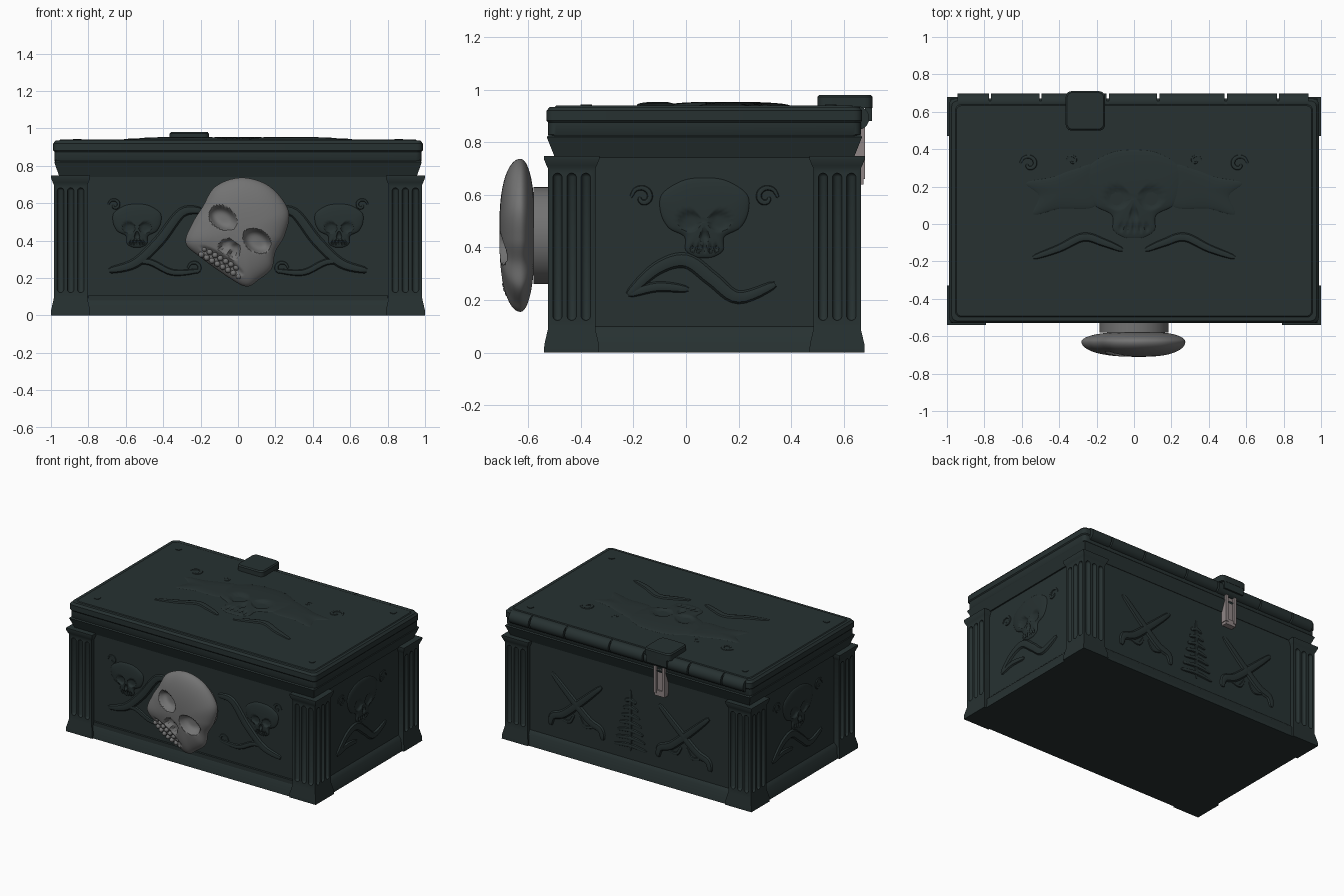
import bpy, bmesh, math
from mathutils import Vector, Matrix

if "Cube" in bpy.data.objects:
    bpy.data.objects.remove(bpy.data.objects["Cube"])
made = []


def material(name, r, g, b):
    m = bpy.data.materials.new(name)
    m.use_nodes = True
    m.diffuse_color = (r, g, b, 1)
    m.node_tree.nodes["Principled BSDF"].inputs["Base Color"].default_value = (r, g, b, 1)
    return m


DARK = material("dark_teal", 0.02, 0.031, 0.031)
BONE = material("bone_grey", 0.17, 0.17, 0.17)
STEEL = material("warm_steel", 0.28, 0.24, 0.24)


def finish(name, bm, mat=DARK, frame=None):
    if frame:
        bm.transform(frame)
    bmesh.ops.recalc_face_normals(bm, faces=bm.faces)
    me = bpy.data.meshes.new(name)
    bm.to_mesh(me)
    bm.free()
    me.materials.append(mat)
    ob = bpy.data.objects.new(name, me)
    bpy.context.collection.objects.link(ob)
    made.append(ob)
    return ob


def bridge(bm, rings):
    for a, b in zip(rings, rings[1:]):
        for i in range(len(a)):
            j = (i + 1) % len(a)
            bm.faces.new((a[i], a[j], b[j], b[i]))


def loft(name, levels, centre=(0, 0), radius=0, mat=DARK):
    """Stack of (half_x, half_y, z) rectangles, optionally with round corners."""
    bm, rings = bmesh.new(), []
    steps = 6 if radius else 1
    for hx, hy, z in levels:
        ring = []
        for corner in range(4):
            sx, sy = ((1, 1), (-1, 1), (-1, -1), (1, -1))[corner]
            for k in range(steps):
                a = math.pi / 2 * (corner + k / max(steps - 1, 1))
                x = centre[0] + sx * (hx - radius) + radius * math.cos(a)
                y = centre[1] + sy * (hy - radius) + radius * math.sin(a)
                ring.append(bm.verts.new((x, y, z)))
        rings.append(ring)
    bridge(bm, rings)
    bm.faces.new(rings[0])
    bm.faces.new(rings[-1])
    return finish(name, bm, mat)


def box(name, x0, x1, y0, y1, z0, z1, mat=DARK):
    hx, hy = (x1 - x0) / 2, (y1 - y0) / 2
    return loft(name, [(hx, hy, z0), (hx, hy, z1)], ((x0 + x1) / 2, (y0 + y1) / 2), 0, mat)


def cylinder(name, radius, length, centre, axis, mat=DARK):
    bm = bmesh.new()
    bmesh.ops.create_cone(bm, cap_ends=True, segments=40, radius1=radius, radius2=radius, depth=length)
    turn = Vector(axis).to_track_quat('Z', 'Y').to_matrix().to_4x4()
    return finish(name, bm, mat, Matrix.Translation(centre) @ turn)


def smooth(points, steps, closed):
    """Smooth path through the given 2D points."""
    p = [Vector(q) for q in points]
    n, out = len(p), []
    pick = (lambda i: p[i % n]) if closed else (lambda i: p[min(max(i, 0), n - 1)])
    for i in range(n if closed else n - 1):
        a, b, c, d = (pick(i + k) for k in (-1, 0, 1, 2))
        for s in range(steps):
            t = s / steps
            out.append(b + (c - a) * t / 2 + (a - 2.5 * b + 2 * c - d / 2) * t**2
                       + (1.5 * (b - c) + (d - a) / 2) * t**3)
    return out if closed else out + [p[-1]]


def dome(name, points, centre, front, back, sockets, frame, mat=DARK, rings=16):
    """Domed shape inside an outline, with hollows (u, v, ru, rv, depth, angle)."""
    bm, c, rows = bmesh.new(), Vector(centre), []
    outline = smooth(points, 8, True)
    for i in range(1, 2 * rings):
        f = math.sin(math.pi / 2 * i / rings)
        height = max(0, 1 - f**2.6) ** 0.5
        row = []
        for q in outline:
            p = c + (q - c) * f
            w = height * front if i <= rings else -height * back
            for u, v, ru, rv, depth, angle in (sockets if i <= rings else ()):
                d = Matrix.Rotation(-angle, 2) @ (p - Vector((u, v)))
                r = math.hypot(d.x / ru, d.y / rv)
                if r < 1:
                    w -= depth * (1 - r**4)
            row.append(bm.verts.new((p.x, p.y, w)))
        rows.append(row)
    bridge(bm, rows)
    bm.faces.new(rows[0])
    bm.faces.new(rows[-1])
    return finish(name, bm, mat, frame)


def stroke(name, points, width, frame, mirror=1):
    """Raised rounded line, tapered toward its ends."""
    path = smooth([(u * mirror, v) for u, v in points], 6, False)
    bm, rings = bmesh.new(), []
    for i, p in enumerate(path):
        along = (path[min(i + 1, len(path) - 1)] - path[max(i - 1, 0)]).normalized()
        r = width * (0.35 + 0.65 * math.sin(math.pi * i / (len(path) - 1)) ** 0.5)
        ring = []
        for k in range(8):
            a = math.tau * k / 8
            q = p + Vector((-along.y, along.x)) * math.cos(a) * r
            ring.append(bm.verts.new((q.x, q.y, math.sin(a) * min(r * 0.7, 0.015))))
        rings.append(ring)
    bridge(bm, rings)
    bm.faces.new(rings[0])
    bm.faces.new(rings[-1])
    return finish(name, bm, DARK, frame)


def plane(u, v, n, origin):
    return Matrix((u, v, n)).transposed().to_4x4() if origin is None else \
        Matrix.Translation(origin) @ Matrix((u, v, n)).transposed().to_4x4()


X, Y, Z = Vector((1, 0, 0)), Vector((0, 1, 0)), Vector((0, 0, 1))
FRONT = plane(X, Z, -Y, (0, -0.495, 0))
BACK = plane(-X, Z, Y, (0, 0.635, 0))
LID = plane(X, Y, Z, (0, 0, 0.938))
SIDES = {"left": plane(Y, Z, X, (0.945, 0.07, 0)), "right": plane(-Y, Z, -X, (-0.945, 0.07, 0))}


def relief_skull(name, u, v, size, frame):
    half = [(0.5, 0.9), (0.95, 0.6), (0.98, 0.2), (0.8, -0.15), (0.45, -0.35), (0.42, -0.65), (0.2, -0.8)]
    shape = [(0, 0.97)] + half + [(0, -0.82)] + [(-a, b) for a, b in reversed(half)]
    hollows = [(0.33, 0, 0.26, 0.24, 0.9, 0), (-0.33, 0, 0.26, 0.24, 0.9, 0), (0, -0.34, 0.1, 0.14, 0.7, 0)]
    hollows += [(k * 0.13, -0.6, 0.045, 0.1, 0.5, 0) for k in (-2, -1, 0, 1, 2)]
    depth = 0.016
    dome(name, [(u + a * size, v + b * size) for a, b in shape], (u, v), depth, 0.005,
         [(u + a * size, v + b * size, p * size, q * size, d * depth, t) for a, b, p, q, d, t in hollows], frame)


def curl(name, u, v, size, frame, mirror=1):
    pts = [(u + size * (1 - k / 10) * math.cos(k * 0.8), v + size * (1 - k / 10) * math.sin(k * 0.8)) for k in range(9)]
    stroke(name, pts, size * 0.25, frame, mirror)


# Chest body, neck and lid
MID = (0, 0.07)
loft("body", [(0.985, 0.6, 0), (0.97, 0.585, 0.075), (0.945, 0.565, 0.1), (0.945, 0.565, 0.75)], MID)
loft("neck", [(0.955, 0.568, 0.74), (0.982, 0.6, 0.82), (0.97, 0.59, 0.83)], MID)
loft("lid", [(0.975, 0.59, 0.82), (0.982, 0.595, 0.83), (0.982, 0.595, 0.875), (0.988, 0.6, 0.882),
             (0.988, 0.6, 0.92), (0.975, 0.588, 0.935), (0.955, 0.568, 0.935), (0.95, 0.563, 0.94)], MID, 0.03)
box("front_frame_bottom", -0.8, 0.8, -0.51, -0.48, 0.08, 0.11)
for s in (-1, 1):
    for y in (-0.38, 0.55):
        cylinder("lid_stud", 0.022, 0.012, (s * 0.86, y, 0.938), Z)

# Fluted corner pillars: cut one, then mirror it
pillar = loft("corner_pillars", [(0.105, 0.105, 0), (0.104, 0.104, 0.03), (0.09, 0.09, 0.09), (0.09, 0.09, 0.7),
                                 (0.095, 0.095, 0.71), (0.105, 0.105, 0.735), (0.105, 0.105, 0.748)], (0.895, -0.505))
bm = bmesh.new()
for k in (-0.054, 0, 0.054):
    for x, y in ((0.985, -0.505 + k), (0.895 + k, -0.595)):
        flute = bmesh.ops.create_uvsphere(bm, u_segments=16, v_segments=7, radius=0.018)["verts"]
        for v in flute:
            v.co += Vector((x, y, 0.665 if v.co.z > 0 else 0.14))
cutter = finish("flute_cutter", bm)
cutter.hide_render = True
cut = pillar.modifiers.new("flutes", 'BOOLEAN')
cut.operation, cut.solver, cut.object = 'DIFFERENCE', 'EXACT', cutter
mirror = pillar.modifiers.new("corners", 'MIRROR')
mirror.use_axis = (True, True, False)
pillar.location.y = cutter.location.y = 0.07
bpy.context.view_layer.update()
pillar.data = bpy.data.meshes.new_from_object(pillar.evaluated_get(bpy.context.evaluated_depsgraph_get()))
pillar.modifiers.clear()
made.remove(cutter)
bpy.data.objects.remove(cutter)

# Hinge barrels along the back edge
ends = [-0.95, -0.77, -0.5, -0.14, 0.13, 0.49, 0.77, 0.94]
for a, b in zip(ends, ends[1:]):
    cylinder("hinge_barrel", 0.045, b - a - 0.012, ((a + b) / 2, 0.652, 0.892), X)

# Rear latch and pin
loft("latch_cap", [(0.105, 0.105, 0.93), (0.105, 0.105, 0.972), (0.098, 0.098, 0.98)], (-0.26, 0.605), 0.03)
box("latch_drop", -0.34, -0.18, 0.68, 0.708, 0.88, 0.96)
box("latch_bar", -0.285, -0.235, 0.635, 0.665, 0.64, 0.9, STEEL)
for s in (-1, 1):
    box("latch_rail", -0.26 + s * 0.034 - 0.011, -0.26 + s * 0.034 + 0.011, 0.635, 0.68, 0.66, 0.9, STEEL)
box("latch_foot", -0.3, -0.22, 0.635, 0.675, 0.64, 0.68, STEEL)

# Large tilted skull on its mount
cylinder("skull_mount", 0.185, 0.11, (0, -0.525, 0.445), Y, BONE)
FACE = plane(X, Z, -Y, (0, -0.63, 0))
outline = [(-0.12, 0.69), (0.02, 0.737), (0.17, 0.69), (0.27, 0.56), (0.25, 0.43), (0.2, 0.34), (0.18, 0.25),
           (0.11, 0.19), (0.05, 0.155), (-0.03, 0.19), (-0.2, 0.31), (-0.28, 0.39), (-0.24, 0.5), (-0.19, 0.58)]
tilt = -0.58
dome("large_skull", outline, (0.03, 0.46), 0.08, 0.055,
     [(-0.08, 0.52, 0.08, 0.058, 0.05, tilt), (0.1, 0.4, 0.08, 0.058, 0.05, tilt),
      (-0.065, 0.375, 0.03, 0.045, 0.03, tilt - 0.4), (-0.02, 0.345, 0.03, 0.045, 0.03, tilt + 0.4),
      (-0.085, 0.293, 0.14, 0.03, 0.016, tilt)], FACE, BONE, 44)
bm = bmesh.new()
for row in (0, 1):
    for k in range(8):
        t = k / 7
        place = Matrix.Translation((-0.18 + 0.2 * t - 0.016 * row, 0.355 - 0.115 * t - 0.03 * row,
                                    0.034 + 0.02 * math.sin(math.pi * t)))
        bmesh.ops.create_uvsphere(bm, u_segments=12, v_segments=8, radius=0.016, matrix=place)
finish("skull_teeth", bm, BONE, FACE)

# Front reliefs
for s in (-1, 1):
    relief_skull("front_relief_skull", s * 0.54, 0.47, 0.13, FRONT)
    stroke("front_long_bone", [(0.19, 0.56), (0.3, 0.55), (0.42, 0.4), (0.55, 0.28), (0.69, 0.24)], 0.03, FRONT, s)
    stroke("front_short_bone", [(0.2, 0.24), (0.35, 0.23), (0.5, 0.29), (0.68, 0.23)], 0.018, FRONT, s)
    curl("front_curl", 0.66, 0.59, 0.035, FRONT, s)
    curl("front_low_curl", 0.23, 0.25, 0.04, FRONT, s)

# Side reliefs
for side, frame in SIDES.items():
    relief_skull(side + "_relief_skull", 0, 0.5, 0.17, frame)
    stroke(side + "_bone", [(-0.29, 0.22), (-0.18, 0.32), (-0.07, 0.35), (0.03, 0.28), (0.13, 0.21), (0.27, 0.26)], 0.03, frame)
    stroke(side + "_low_bone", [(-0.29, 0.22), (-0.18, 0.25), (-0.06, 0.24)], 0.02, frame)
    for s in (-1, 1):
        curl(side + "_curl", 0.235, 0.59, 0.045, frame, s)

# Lid reliefs
relief_skull("lid_relief_skull", 0, 0.14, 0.265, LID)
for s in (-1, 1):
    banner = [(0.2, 0.31), (0.33, 0.29), (0.44, 0.25), (0.58, 0.22), (0.51, 0.15), (0.54, 0.05), (0.4, 0.08), (0.2, 0.1)]
    dome("lid_banner", [(s * u, v) for u, v in banner], (s * 0.36, 0.18), 0.01, 0.005, [], LID)
    stroke("lid_bone", [(0.06, -0.14), (0.16, -0.1), (0.27, -0.07), (0.4, -0.13), (0.54, -0.18)], 0.025, LID, s)
    curl("lid_curl", 0.56, 0.32, 0.05, LID, s)
    curl("lid_small_curl", 0.33, 0.34, 0.03, LID, s)

# Back reliefs: crossed pistols and a ribbed spine
for c in (-0.43, 0.43):
    for s in (-1, 1):
        slant = [(-0.2, 0.56), (-0.05, 0.42), (0.1, 0.29), (0.19, 0.25), (0.21, 0.18)]
        stroke("pistol", [(c + s * u, v) for u, v in slant], 0.03, BACK)
        stroke("pistol_guard", [(c + s * u, v) for u, v in ((0.02, 0.3), (0.06, 0.24), (0.13, 0.25))], 0.012, BACK)
stroke("spine", [(0, 0.16), (0, 0.4), (0, 0.6)], 0.014, BACK)
for k in range(7):
    w, z = 0.13 - 0.014 * k, 0.2 + 0.055 * k
    stroke("spine_rib", [(-w, z - 0.015), (0, z), (w, z - 0.015)], 0.016, BACK)

# Smooth rounded parts, keep hard edges sharp
bpy.ops.object.select_all(action='DESELECT')
for ob in made:
    ob.select_set(True)
bpy.context.view_layer.objects.active = made[0]
bpy.ops.object.shade_smooth_by_angle(angle=math.radians(35))
